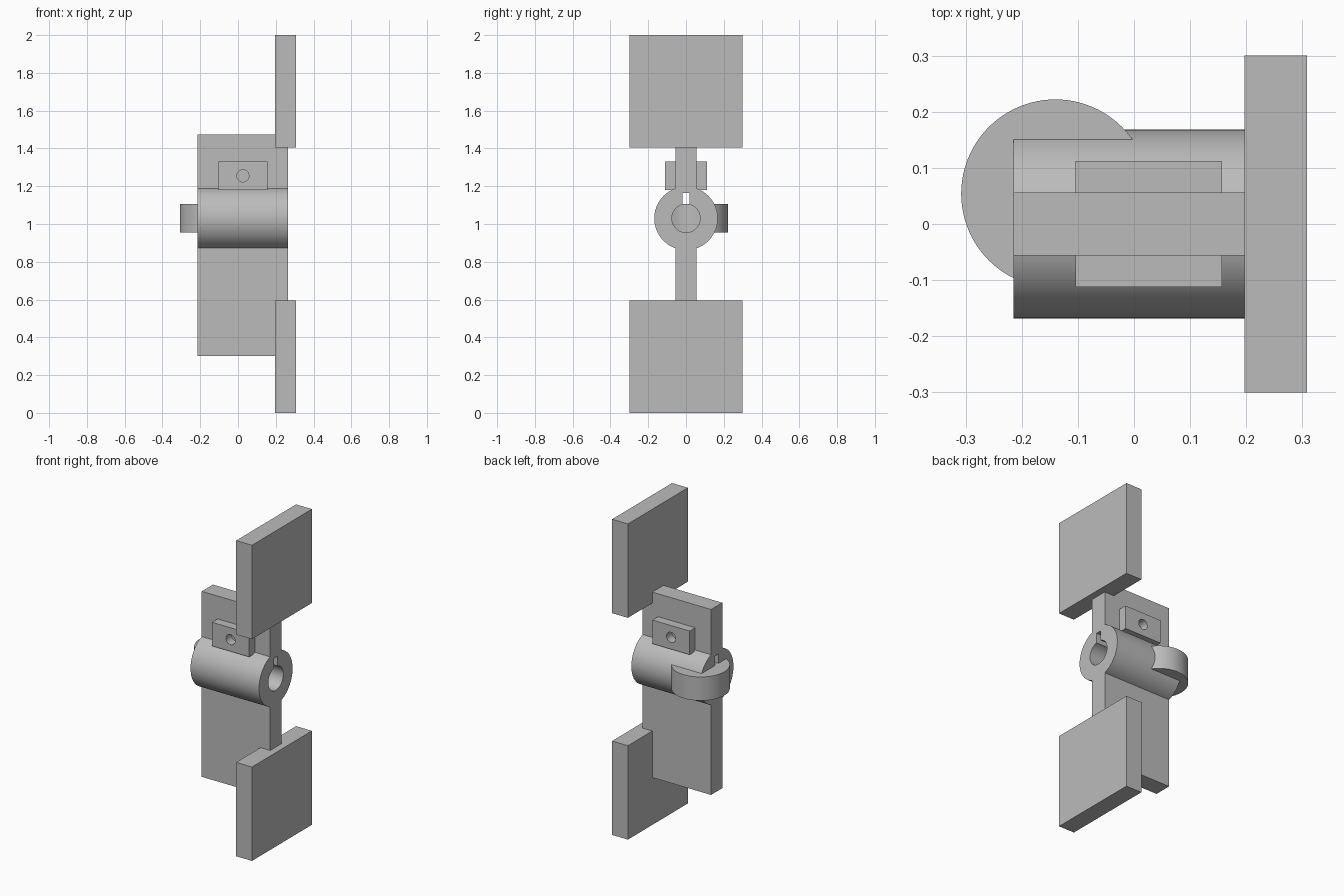
import bpy
from math import radians

cube = bpy.data.objects.get("Cube")
if cube:
    bpy.data.objects.remove(cube, do_unlink=True)

grey = bpy.data.materials.new("plain_grey")
grey.use_nodes = True
COLOR = (0.5, 0.5, 0.5, 1)
grey.diffuse_color = COLOR
grey.node_tree.nodes["Principled BSDF"].inputs["Base Color"].default_value = COLOR

ROT = {"x": (0, radians(90), 0), "y": (radians(90), 0, 0), "z": (0, 0, 0)}


def box(name, x, y, z):
    """Box from (min, max) ranges."""
    centre = [(a + b) / 2 for a, b in (x, y, z)]
    bpy.ops.mesh.primitive_cube_add(size=1, location=centre)
    ob = bpy.context.object
    ob.name = name
    ob.scale = [b - a for a, b in (x, y, z)]
    bpy.ops.object.transform_apply(location=False, rotation=False, scale=True)
    ob.data.materials.append(grey)
    return ob


def cylinder(name, axis, radius, depth, centre):
    bpy.ops.mesh.primitive_cylinder_add(vertices=96, radius=radius, depth=depth,
                                        location=centre, rotation=ROT[axis])
    ob = bpy.context.object
    ob.name = name
    ob.data.materials.append(grey)
    return ob


def combine(target, other, operation):
    """Apply a boolean and remove the second object."""
    mod = target.modifiers.new("boolean", "BOOLEAN")
    mod.operation, mod.solver, mod.object = operation, "EXACT", other
    bpy.context.view_layer.objects.active = target
    bpy.ops.object.modifier_apply(modifier=mod.name)
    bpy.data.objects.remove(other, do_unlink=True)


def smooth(ob):
    bpy.ops.object.select_all(action="DESELECT")
    ob.select_set(True)
    bpy.context.view_layer.objects.active = ob
    bpy.ops.object.shade_smooth_by_angle(angle=radians(30))


AXIS_Z = 1.03
LEFT, RIGHT = -0.215, 0.265
MID_X = (LEFT + RIGHT) / 2
WEB = 0.056

# Square end plates
for name, base in (("lower_plate", 0), ("upper_plate", 1.405)):
    box(name, (0.197, 0.308), (-0.3, 0.3), (base, base + 0.595))

# Upright web with the hub, bored and keyed along its length
body = box("web_and_hub", (LEFT, RIGHT), (-WEB, WEB), (0.3, 1.475))
combine(body, cylinder("hub", "x", 0.168, RIGHT - LEFT, (MID_X, 0, AXIS_Z)), "UNION")
combine(body, cylinder("bore", "x", 0.075, 1, (MID_X, 0, AXIS_Z)), "DIFFERENCE")
combine(body, box("keyway", (-0.5, 0.5), (-0.018, 0.018), (AXIS_Z, 1.165)), "DIFFERENCE")
smooth(body)

# Drilled pads on both faces of the web
for name, side in (("front_pad", -1), ("back_pad", 1)):
    y = sorted((side * WEB, side * 0.112))
    pad = box(name, (-0.104, 0.157), y, (1.18, 1.33))
    combine(pad, cylinder("drill", "y", 0.032, 0.3, (0.026, side * 0.1, 1.255)), "DIFFERENCE")
    smooth(pad)

# Round disc crossing the hub
smooth(cylinder("disc", "z", 0.168, 0.15, (-0.14, 0.054, AXIS_Z)))
